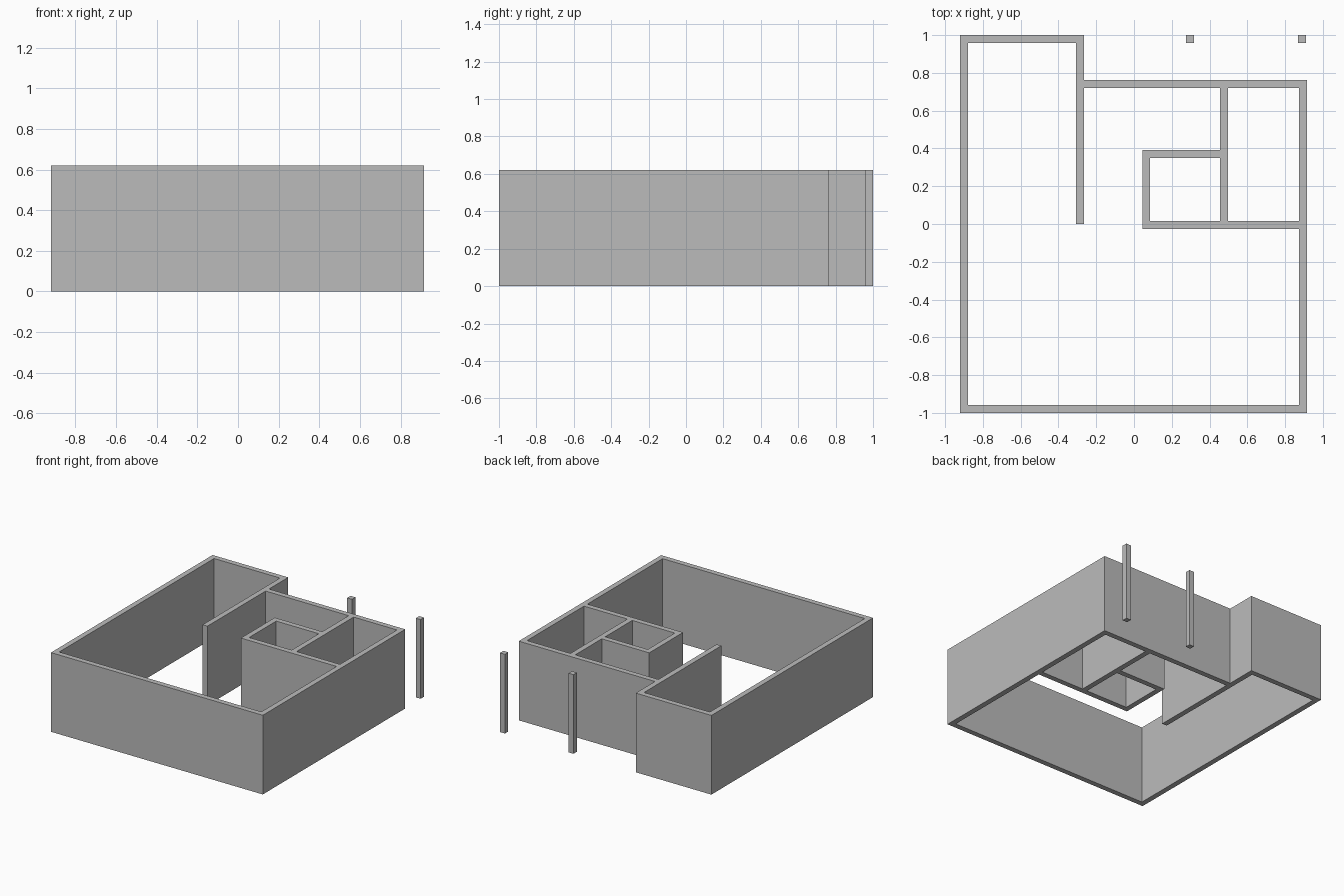
import bpy, bmesh

default = bpy.data.objects.get("Cube")
if default:
    bpy.data.objects.remove(default, do_unlink=True)

HEIGHT = 0.62
T = 0.042  # wall thickness

grey = bpy.data.materials.new("plain_grey")
grey.use_nodes = True
colour = (0.5, 0.5, 0.5, 1)
grey.diffuse_color = colour
grey.node_tree.nodes["Principled BSDF"].inputs["Base Color"].default_value = colour


def along_x(x0, x1, top):
    return (x0, x1, top - T, top)


def along_y(left, y0, y1):
    return (left, left + T, y0, y1)


def build(name, strips):
    """Merge rectangular plan strips into one outline and raise it to full height."""
    xs = sorted({round(v, 4) for s in strips for v in s[:2]})
    ys = sorted({round(v, 4) for s in strips for v in s[2:]})
    bm = bmesh.new()
    for x0, x1 in zip(xs, xs[1:]):
        for y0, y1 in zip(ys, ys[1:]):
            cx, cy = (x0 + x1) / 2, (y0 + y1) / 2
            if any(a < cx < b and c < cy < d for a, b, c, d in strips):
                corners = ((x0, y0), (x0, y1), (x1, y1), (x1, y0))
                bm.faces.new([bm.verts.new((x, y, 0)) for x, y in corners])
    bmesh.ops.remove_doubles(bm, verts=bm.verts, dist=0.0001)
    raised = bmesh.ops.extrude_face_region(bm, geom=bm.faces[:], use_keep_orig=True)
    tops = [g for g in raised["geom"] if isinstance(g, bmesh.types.BMVert)]
    bmesh.ops.translate(bm, verts=tops, vec=(0, 0, HEIGHT))
    bmesh.ops.recalc_face_normals(bm, faces=bm.faces[:])
    # Join the coplanar side faces, leaving the ring-shaped caps as quads
    sides = [f for f in bm.faces if abs(f.normal.z) < 0.5]
    edges = [e for e in bm.edges if all(f in sides for f in e.link_faces)]
    verts = {v for e in edges for v in e.verts}
    bmesh.ops.dissolve_limit(bm, angle_limit=0.01, verts=list(verts), edges=edges)
    mesh = bpy.data.meshes.new(name)
    bm.to_mesh(mesh)
    bm.free()
    mesh.materials.append(grey)
    obj = bpy.data.objects.new(name, mesh)
    bpy.context.collection.objects.link(obj)


LEFT, RIGHT = -0.92, 0.915
BACK, RECESS, FRONT = 1.0, 0.762, -1.0
PARTITION = -0.307

build("house_walls", [
    # Outer shell with the recessed back
    along_y(LEFT, FRONT, BACK),
    along_x(LEFT, RIGHT, FRONT + T),
    along_y(RIGHT - T, FRONT, RECESS),
    along_x(LEFT, PARTITION + T, BACK),
    along_x(PARTITION, RIGHT, RECESS),
    # Long partition
    along_y(PARTITION, 0, BACK),
    # Corner room and the small closet beside it
    along_y(0.455, -0.027, RECESS),
    along_x(0.044, RIGHT, 0.015),
    along_y(0.044, -0.027, 0.392),
    along_x(0.044, 0.497, 0.392),
])

# Free-standing posts behind the recess
for side, x in (("right", 0.275), ("left", 0.869)):
    build("porch_post_" + side, [along_y(x, BACK - T, BACK)])
